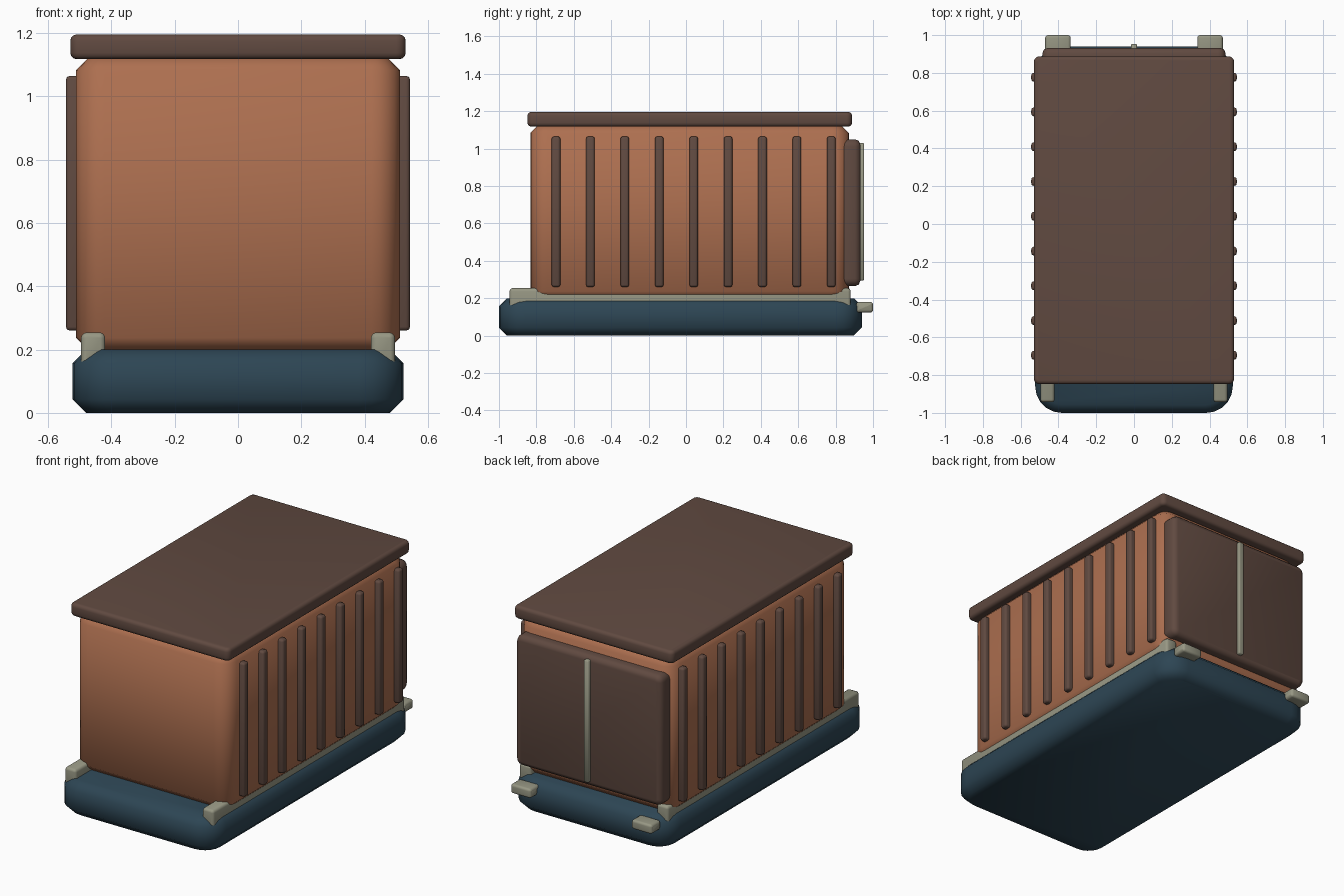
import bpy
import bmesh
import math
from mathutils import Vector

old = bpy.data.objects.get("Cube")
if old:
    bpy.data.objects.remove(old, do_unlink=True)


def material(name, rgb):
    mat = bpy.data.materials.new(name)
    mat.use_nodes = True
    color = (*rgb, 1)
    mat.diffuse_color = color
    mat.node_tree.nodes["Principled BSDF"].inputs["Base Color"].default_value = color
    return mat


CLAY = material("clay orange", (0.42, 0.16, 0.08))
BROWN = material("dark brown", (0.118, 0.068, 0.052))
TEAL = material("deep teal", (0.026, 0.06, 0.088))
SAGE = material("sage grey", (0.31, 0.31, 0.23))


def slab(name, low, high, mat, axis, radius, edge, segments=1):
    """Box whose outline across the axis is rounded and whose rims are bevelled."""
    low, high = Vector(low), Vector(high)
    mid, size = (low + high) / 2, high - low
    bm = bmesh.new()
    bmesh.ops.create_cube(bm, size=1)
    bmesh.ops.scale(bm, vec=size, verts=bm.verts)
    # corners running along the axis
    corners = [e for e in bm.edges
               if abs((e.verts[0].co - e.verts[1].co)[axis]) > size[axis] / 2]
    bmesh.ops.bevel(bm, geom=corners, offset=radius, segments=5,
                    profile=0.5, affect='EDGES')
    # rims around both end caps
    half = size[axis] / 2 - 1e-5
    rims = [e for e in bm.edges
            if all(v.co[axis] > half for v in e.verts)
            or all(v.co[axis] < -half for v in e.verts)]
    bmesh.ops.bevel(bm, geom=rims, offset=edge, segments=segments,
                    profile=0.5, affect='EDGES')
    bmesh.ops.recalc_face_normals(bm, faces=bm.faces)
    for face in bm.faces:
        face.smooth = True
    mesh = bpy.data.meshes.new(name)
    bm.to_mesh(mesh)
    bm.free()
    mesh.materials.append(mat)
    obj = bpy.data.objects.new(name, mesh)
    obj.location = mid
    bpy.context.collection.objects.link(obj)
    return obj


def pair(name, low, high, *args):
    """One slab on +x (left) and its mirror on -x (right)."""
    slab("left_" + name, low, high, *args)
    slab("right_" + name, (-high[0], low[1], low[2]),
         (-low[0], high[1], high[2]), *args)


X, Y, Z = range(3)

# Main masses
slab("base", (-0.523, -1, 0), (0.523, 0.94, 0.2), TEAL, Z, 0.14, 0.043)
slab("body", (-0.512, -0.832, 0.195), (0.512, 0.872, 1.125), CLAY, Z, 0.09, 0.042)
slab("roof", (-0.53, -0.848, 1.118), (0.53, 0.888, 1.196), BROWN, Z, 0.03, 0.02, 3)

# Rear door with its centre bar
slab("door", (-0.485, 0.82, 0.265), (0.485, 0.932, 1.05), BROWN, Y, 0.04, 0.028, 2)
slab("door_bar", (-0.017, 0.91, 0.295), (0.017, 0.953, 1.03), SAGE, Z, 0.008, 0.006)

# Rails along the base and rear bumper blocks
pair("rail", (0.42, -0.943, 0.13), (0.496, 0.88, 0.254), SAGE, Y, 0.018, 0.014, 2)
pair("bumper", (0.335, 0.91, 0.124), (0.47, 1, 0.18), SAGE, X, 0.014, 0.014, 2)

# Evenly spaced wall ribs
for i in range(9):
    y = -0.695 + i * 0.184
    pair(f"rib_{i + 1}", (0.48, y - 0.023, 0.26), (0.544, y + 0.023, 1.065),
         BROWN, Z, 0.014, 0.012, 2)
